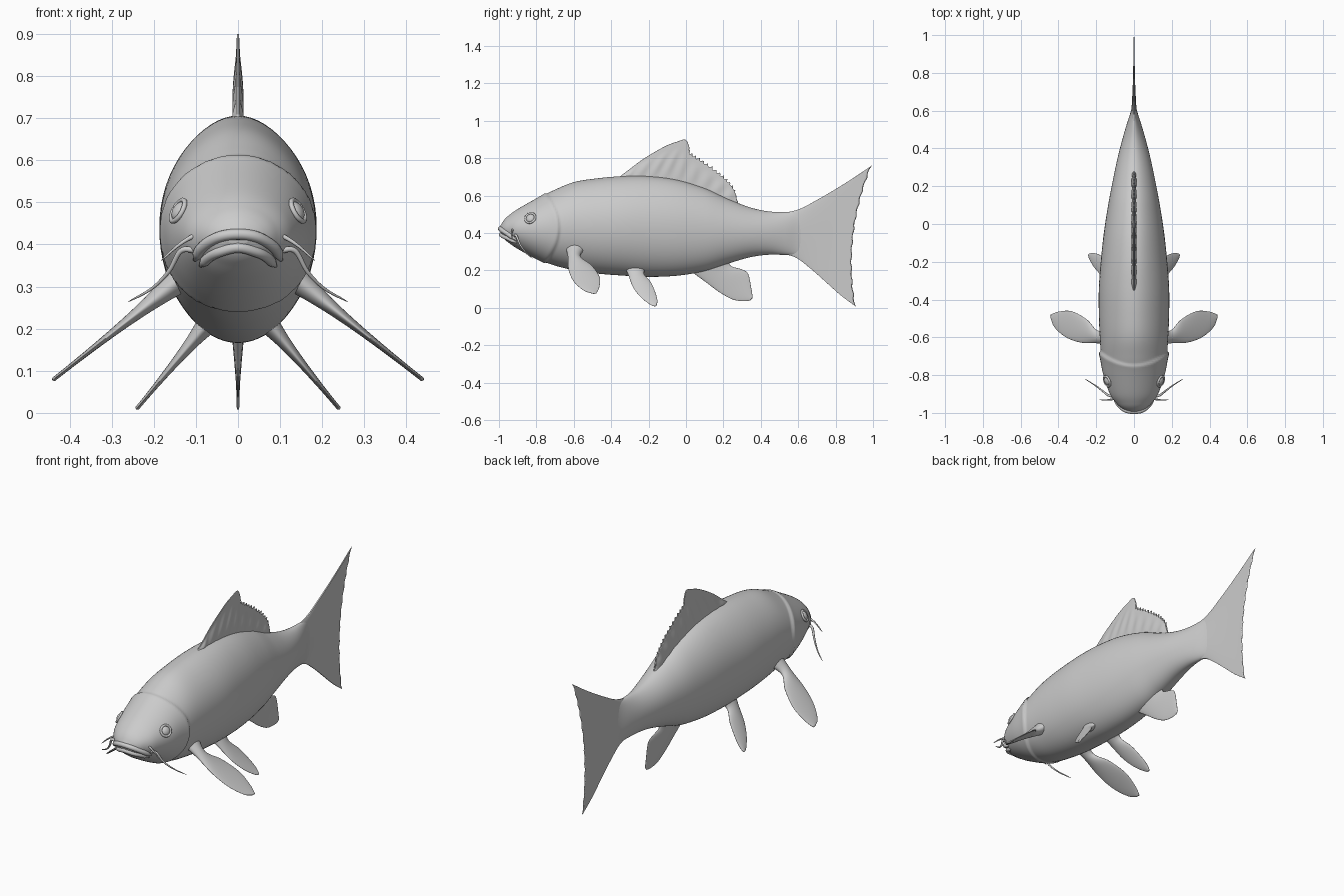
import bpy, bmesh, math
from mathutils import Vector
from mathutils.bvhtree import BVHTree

cube = bpy.data.objects.get("Cube")
if cube:
    bpy.data.objects.remove(cube, do_unlink=True)

grey = bpy.data.materials.new("plain grey")
grey.use_nodes = True
grey.diffuse_color = (0.6, 0.6, 0.6, 1)
grey.node_tree.nodes["Principled BSDF"].inputs["Base Color"].default_value = grey.diffuse_color


def finish(name, bm):
    """Turn a bmesh into a smooth grey object."""
    bmesh.ops.remove_doubles(bm, verts=bm.verts, dist=0.0002)
    bmesh.ops.recalc_face_normals(bm, faces=bm.faces)
    mesh = bpy.data.meshes.new(name)
    bm.to_mesh(mesh)
    bm.free()
    mesh.materials.append(grey)
    mesh.shade_smooth()
    obj = bpy.data.objects.new(name, mesh)
    bpy.context.collection.objects.link(obj)
    return obj


def spline(pts, t):
    """Point at t (0..1) on a smooth curve through pts."""
    p = [Vector(q) for q in pts]
    f = min(max(t, 0), 1) * (len(p) - 1)
    i = min(int(f), len(p) - 2)
    f -= i
    b, c = p[i], p[i + 1]
    a = p[i - 1] if i else b * 2 - c
    d = p[i + 2] if i + 2 < len(p) else c * 2 - b
    return 0.5 * (b * 2 + (c - a) * f + (a * 2 - b * 5 + c * 4 - d) * f ** 2
                  + (b * 3 - a - c * 3 + d) * f ** 3)


def loft(bm, rings):
    """Skin closed rings of points and cap both ends."""
    rows = [[bm.verts.new(p) for p in r] for r in rings]
    for a, b in zip(rows, rows[1:]):
        for i in range(len(a)):
            j = (i + 1) % len(a)
            bm.faces.new((a[i], a[j], b[j], b[i]))
    bm.faces.new(rows[0])
    bm.faces.new(rows[-1])


def tube(name, pts, r0, r1, steps=28, sides=10):
    """Tapered tube with rounded ends along a curve."""
    rings = []
    for k in range(steps + 1):
        t = k / steps
        c = spline(pts, t)
        d = (spline(pts, t + 0.01) - spline(pts, t - 0.01)).normalized()
        n = d.cross(Vector((0.1, 0.2, 1))).normalized()
        m = d.cross(n)
        r = (r0 + (r1 - r0) * t) * max(0.15, min(1, 12 * t, 12 * (1 - t))) ** 0.5
        rings.append([c + r * (n * math.cos(a) + m * math.sin(a))
                      for a in (2 * math.pi * i / sides for i in range(sides))])
    bm = bmesh.new()
    loft(bm, rings)
    return finish(name, bm)


def fin(name, edge_a, edge_b, place, thick, ns=48, nt=20, shape=None):
    """Two-sided blade between two edge curves; place() maps 2D to a point and normal."""
    bm = bmesh.new()
    for side in (1, -1):
        grid = []
        for i in range(ns + 1):
            s = i / ns
            a, b = spline(edge_a, s), spline(edge_b, s)
            row = []
            for j in range(nt + 1):
                t = 0.5 - 0.5 * math.cos(math.pi * j / nt)
                q = a.lerp(b, t)
                if shape:
                    q += shape(s, t)
                p, n = place(q)
                border = i == ns or j in (0, nt)
                row.append(bm.verts.new(p + n * side * (0 if border else thick(s, t))))
            grid.append(row)
        for r, q in zip(grid, grid[1:]):
            for j in range(nt):
                bm.faces.new((r[j], r[j + 1], q[j + 1], q[j]))
    return finish(name, bm)


# Body stations: y, top, bottom, half width
stations = [
    (-0.993, 0.438, 0.400, 0.028), (-0.975, 0.467, 0.372, 0.064), (-0.95, 0.492, 0.350, 0.092),
    (-0.9, 0.528, 0.316, 0.127), (-0.8, 0.583, 0.263, 0.160), (-0.7, 0.632, 0.226, 0.174),
    (-0.6, 0.672, 0.202, 0.181), (-0.48, 0.692, 0.184, 0.186), (-0.34, 0.704, 0.173, 0.186),
    (-0.2, 0.704, 0.166, 0.176), (-0.05, 0.685, 0.172, 0.160), (0.1, 0.640, 0.196, 0.137),
    (0.22, 0.585, 0.235, 0.114), (0.34, 0.538, 0.270, 0.089), (0.44, 0.516, 0.284, 0.064),
    (0.53, 0.513, 0.283, 0.038), (0.6, 0.515, 0.280, 0.016), (0.66, 0.515, 0.275, 0.004)]


def body_ring(t, sides=64):
    y, top, bot, w = spline(stations, t)
    mid, half = (top + bot) / 2, (top - bot) / 2
    ring = []
    for i in range(sides):
        a = 2 * math.pi * i / sides
        c, s = math.cos(a), math.sin(a)
        z = mid + half * s
        # Raised gill cover that steps down at a curved rear edge
        d = y - (-0.685 - 2.2 * (z - 0.43) ** 2)
        lift = 0.011 * (math.exp(d / 0.07) if d < 0 else max(0, 1 - d / 0.014))
        x = w * c * (1 - 0.12 * max(0, s) ** 3)
        ring.append(Vector((x + lift * c, y, z + lift * s * 0.6)))
    return ring


bm = bmesh.new()
loft(bm, [body_ring(k / 200) for k in range(201)])
bmesh.ops.recalc_face_normals(bm, faces=bm.faces)
skin = BVHTree.FromBMesh(bm)
finish("body", bm)


# Fins on the centre line
def upright(q):
    return Vector((0, q.x, q.y)), Vector((1, 0, 0))


def tail_edge(s, t):
    notch = 0.007 * abs(math.sin(11 * math.pi * t)) * max(0, s - 0.9) * 10
    return Vector((-0.22 * t * (1 - t) * s * s - notch, 0))


fin("tail_fin",
    [(0.48, 0.500), (0.6, 0.526), (0.7, 0.577), (0.8, 0.635), (0.9, 0.698), (0.995, 0.762)],
    [(0.48, 0.295), (0.58, 0.272), (0.66, 0.215), (0.74, 0.145), (0.83, 0.065), (0.91, 0.006)],
    upright, lambda s, t: 0.003 + 0.018 * (1 - s) ** 2 * math.sin(math.pi * t) ** 0.5,
    nt=88, shape=tail_edge)


def dorsal_edge(s, t):
    notch = 0.012 * abs(math.sin(34 * math.pi * s)) if 0.52 < s < 0.97 else 0
    return Vector((-notch, -notch)) * max(0, t - 0.85) / 0.15


def dorsal_thickness(s, t):
    rays = 0.5 + 0.5 * math.cos(20 * math.pi * s)
    return 0.0025 + 0.010 * (1 - t) + 0.004 * rays * math.sin(math.pi * min(1, t * 1.3))


fin("dorsal_fin",
    [(-0.37, 0.690), (-0.25, 0.695), (-0.12, 0.685), (0.02, 0.655), (0.15, 0.605), (0.28, 0.545)],
    [(-0.37, 0.690), (-0.31, 0.735), (-0.23, 0.795), (-0.12, 0.860), (-0.05, 0.888), (0, 0.897),
     (0.03, 0.835), (0.09, 0.795), (0.16, 0.745), (0.22, 0.695), (0.265, 0.635), (0.28, 0.545)],
    upright, dorsal_thickness, ns=160, shape=dorsal_edge)

fin("anal_fin",
    [(0.02, 0.200), (0.1, 0.142), (0.18, 0.083), (0.25, 0.045), (0.31, 0.036), (0.345, 0.040)],
    [(0.23, 0.260), (0.24, 0.225), (0.30, 0.205), (0.333, 0.180), (0.350, 0.100), (0.357, 0.055)],
    upright, lambda s, t: (0.004 + 0.016 * (1 - s) ** 2) * math.sin(math.pi * t) ** 0.5)


# Paired parts
for sx, side in ((1, "left"), (-1, "right")):

    def pectoral(q):
        return (Vector((sx * q.x, q.y, 0.295 - 0.79 * (q.x - 0.165))),
                Vector((sx * 0.62, 0, 0.78)))

    fin(side + "_pectoral_fin",
        [(0.12, -0.645), (0.19, -0.632), (0.28, -0.628), (0.36, -0.600), (0.42, -0.548), (0.441, -0.50)],
        [(0.12, -0.53), (0.19, -0.565), (0.25, -0.505), (0.33, -0.462), (0.40, -0.464), (0.441, -0.48)],
        pectoral, lambda s, t: (0.005 + 0.032 * (1 - s) ** 3) * math.sin(math.pi * t) ** 0.5)

    def pelvic(q):
        return (Vector((sx * (0.095 + 0.83 * (0.185 - q.y)), q.x, q.y)),
                Vector((sx * 0.77, 0, 0.64)))

    fin(side + "_pelvic_fin",
        [(-0.33, 0.225), (-0.308, 0.175), (-0.283, 0.110), (-0.24, 0.055), (-0.19, 0.017), (-0.165, 0.008)],
        [(-0.2, 0.225), (-0.225, 0.185), (-0.187, 0.135), (-0.163, 0.080), (-0.153, 0.040), (-0.157, 0.012)],
        pelvic, lambda s, t: (0.005 + 0.026 * (1 - s) ** 3) * math.sin(math.pi * t) ** 0.5)

    # Eye: flattened ball inside a raised lid
    spot, normal, _, _ = skin.find_nearest(Vector((sx * 0.16, -0.84, 0.49)))
    turn = normal.to_track_quat("Z", "Y")
    bpy.ops.mesh.primitive_uv_sphere_add(segments=32, ring_count=16, radius=0.024, location=spot)
    ball = bpy.context.object
    ball.scale.z = 0.6
    bpy.ops.mesh.primitive_torus_add(major_segments=40, minor_segments=10, major_radius=0.028,
                                     minor_radius=0.006, location=spot + normal * 0.003)
    lid = bpy.context.object
    for obj, part in ((ball, "_eye"), (lid, "_eyelid")):
        obj.name = side + part
        obj.rotation_mode = "QUATERNION"
        obj.rotation_quaternion = turn
        obj.data.materials.append(grey)
        obj.data.shade_smooth()

    # Barbels
    tube(side + "_long_barbel", [(sx * 0.095, -0.915, 0.385), (sx * 0.135, -0.907, 0.385),
         (sx * 0.165, -0.885, 0.335), (sx * 0.205, -0.855, 0.295), (sx * 0.26, -0.82, 0.264)], 0.008, 0.002)
    tube(side + "_short_barbel", [(sx * 0.09, -0.925, 0.425), (sx * 0.115, -0.928, 0.415),
         (sx * 0.145, -0.932, 0.395), (sx * 0.182, -0.93, 0.362)], 0.007, 0.002)


# Lips hug the snout in a downturned arc
def lip(name, half_arc, radius):
    arc = [(-x, y, z) for x, y, z in half_arc[:0:-1]] + half_arc
    tube(name, [skin.find_nearest(Vector(p))[0] for p in arc], radius, radius, steps=60, sides=14)


lip("upper_lip", [(0, -0.995, 0.424), (0.045, -0.98, 0.417), (0.085, -0.95, 0.393), (0.108, -0.91, 0.358)], 0.013)
lip("lower_lip", [(0, -0.985, 0.394), (0.04, -0.97, 0.385), (0.07, -0.95, 0.367), (0.095, -0.91, 0.342)], 0.012)
